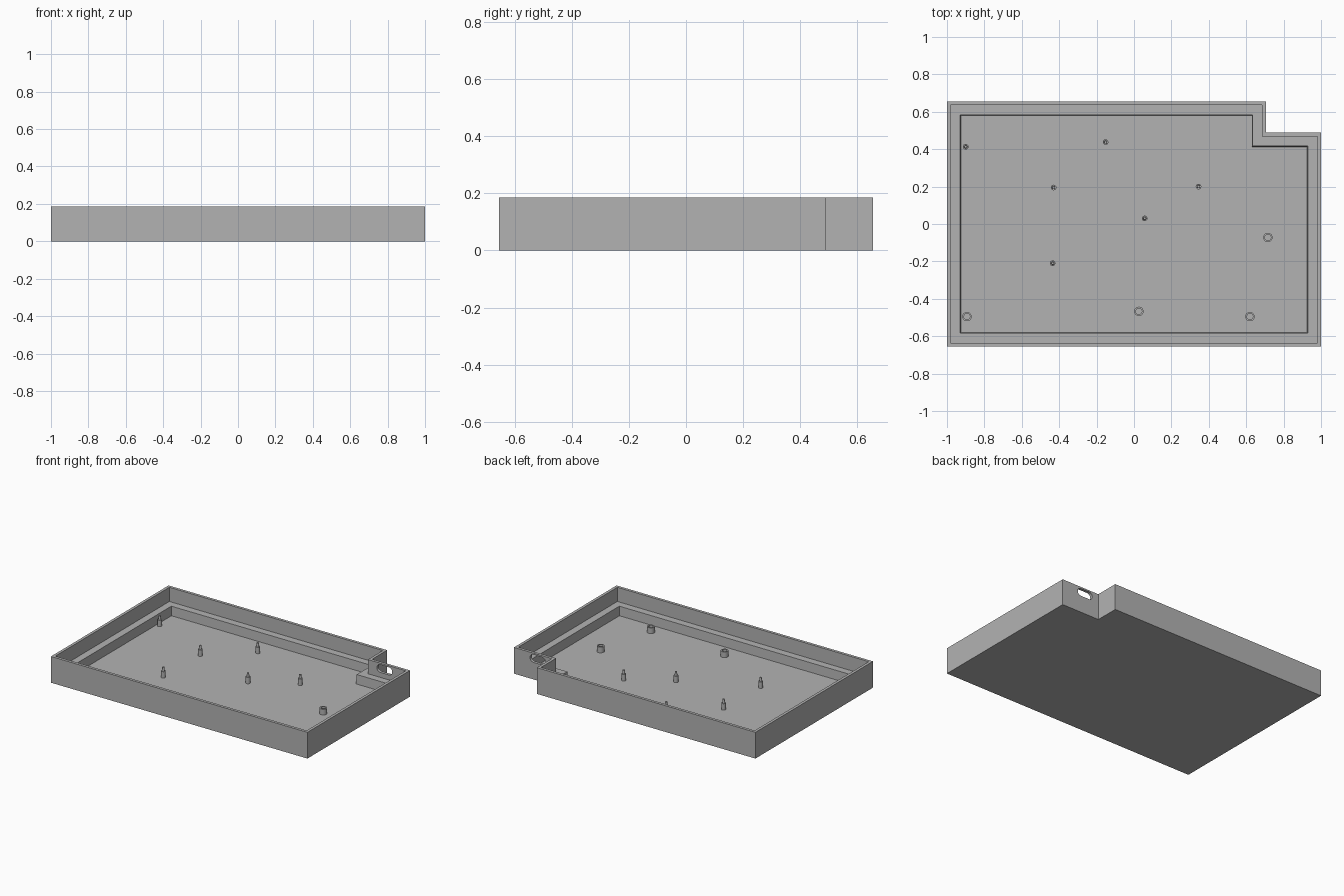
import bpy, bmesh, math

if "Cube" in bpy.data.objects:
    bpy.data.objects.remove(bpy.data.objects["Cube"])

grey = bpy.data.materials.new("plain grey")
COLOR = (0.45, 0.45, 0.45, 1)
grey.diffuse_color = COLOR
grey.use_nodes = True
grey.node_tree.nodes["Principled BSDF"].inputs["Base Color"].default_value = COLOR

HEIGHT, LEDGE, FLOOR = 0.185, 0.085, 0.02
NOTCH_X, NOTCH_Y, HALF_Y = 0.705, 0.488, 0.655


def make_object(name, rings, cap_start=True, cap_end=True):
    """Bridge a list of equal-length vertex rings into one mesh object."""
    bm = bmesh.new()
    loops = [[bm.verts.new(p) for p in ring] for ring in rings]
    n = len(loops[0])
    for a, b in zip(loops, loops[1:]):
        for i in range(n):
            j = (i + 1) % n
            bm.faces.new((a[i], a[j], b[j], b[i]))
    if cap_start:
        bm.faces.new(loops[0][::-1])
    if cap_end:
        bm.faces.new(loops[-1])
    bmesh.ops.recalc_face_normals(bm, faces=bm.faces)
    mesh = bpy.data.meshes.new(name)
    bm.to_mesh(mesh)
    bm.free()
    mesh.materials.append(grey)
    obj = bpy.data.objects.new(name, mesh)
    bpy.context.collection.objects.link(obj)
    return obj


def select_only(obj):
    bpy.ops.object.select_all(action="DESELECT")
    obj.select_set(True)
    bpy.context.view_layer.objects.active = obj


def outline(inset, z):
    """Notched rectangle, moved inward by the inset."""
    x, y = 1 - inset, HALF_Y - inset
    nx, ny = NOTCH_X - inset, NOTCH_Y - inset
    return [(-x, -y, z), (x, -y, z), (x, ny, z), (nx, ny, z), (nx, y, z), (-x, y, z)]


def lathe(name, profile, x, y, sides=24):
    """Turned part from (radius, z) pairs."""
    rings = [[(r * math.cos(math.tau * i / sides), r * math.sin(math.tau * i / sides), z)
              for i in range(sides)] for r, z in profile]
    obj = make_object(name, rings)
    obj.location = (x, y, FLOOR)
    select_only(obj)
    bpy.ops.object.shade_smooth_by_angle(angle=math.radians(30))
    return obj


# Tray: outer wall, rim, ledge and sunken floor
tray = make_object("tray", [
    outline(0, 0), outline(0, HEIGHT),
    outline(0.02, HEIGHT), outline(0.02, LEDGE),
    outline(0.071, LEDGE), outline(0.075, FLOOR)])

# Rounded cable slot through the notch wall
SLOT_X, SLOT_Z, SLOT_R, SLOT_HALF = 0.815, 0.147, 0.027, 0.033


def slot_ring(y):
    ring = []
    for side in (1, -1):
        for i in range(13):
            a = math.pi * i / 12 - math.pi / 2 * side
            ring.append((SLOT_X + side * SLOT_HALF + SLOT_R * math.cos(a), y,
                         SLOT_Z + SLOT_R * math.sin(a)))
    return ring


cutter = make_object("slot_cutter", [slot_ring(NOTCH_Y - 0.04), slot_ring(NOTCH_Y + 0.04)])
cutter.hide_render = True
cut = tray.modifiers.new("slot", "BOOLEAN")
cut.operation = "DIFFERENCE"
cut.solver = "EXACT"
cut.object = cutter
select_only(tray)
bpy.ops.object.modifier_apply(modifier=cut.name)
bpy.data.objects.remove(cutter)
bpy.ops.object.shade_smooth_by_angle(angle=math.radians(30))

# Locating pegs with a narrower tapered tip
PEG = [(0.015, -0.005), (0.015, 0.045), (0.009, 0.045), (0.007, 0.072)]
for i, (x, y) in enumerate([(-0.9, 0.413), (-0.152, 0.438), (-0.43, 0.195),
                            (0.345, 0.2), (0.057, 0.03), (-0.435, -0.21)]):
    lathe(f"peg_{i + 1}", PEG, x, y)

# Hollow screw bosses
BOSS = [(0.025, -0.005), (0.025, 0.04), (0.016, 0.04), (0.016, 0.002)]
for i, (x, y) in enumerate([(0.716, -0.072), (0.62, -0.495),
                            (0.026, -0.467), (-0.893, -0.495)]):
    lathe(f"screw_boss_{i + 1}", BOSS, x, y)
